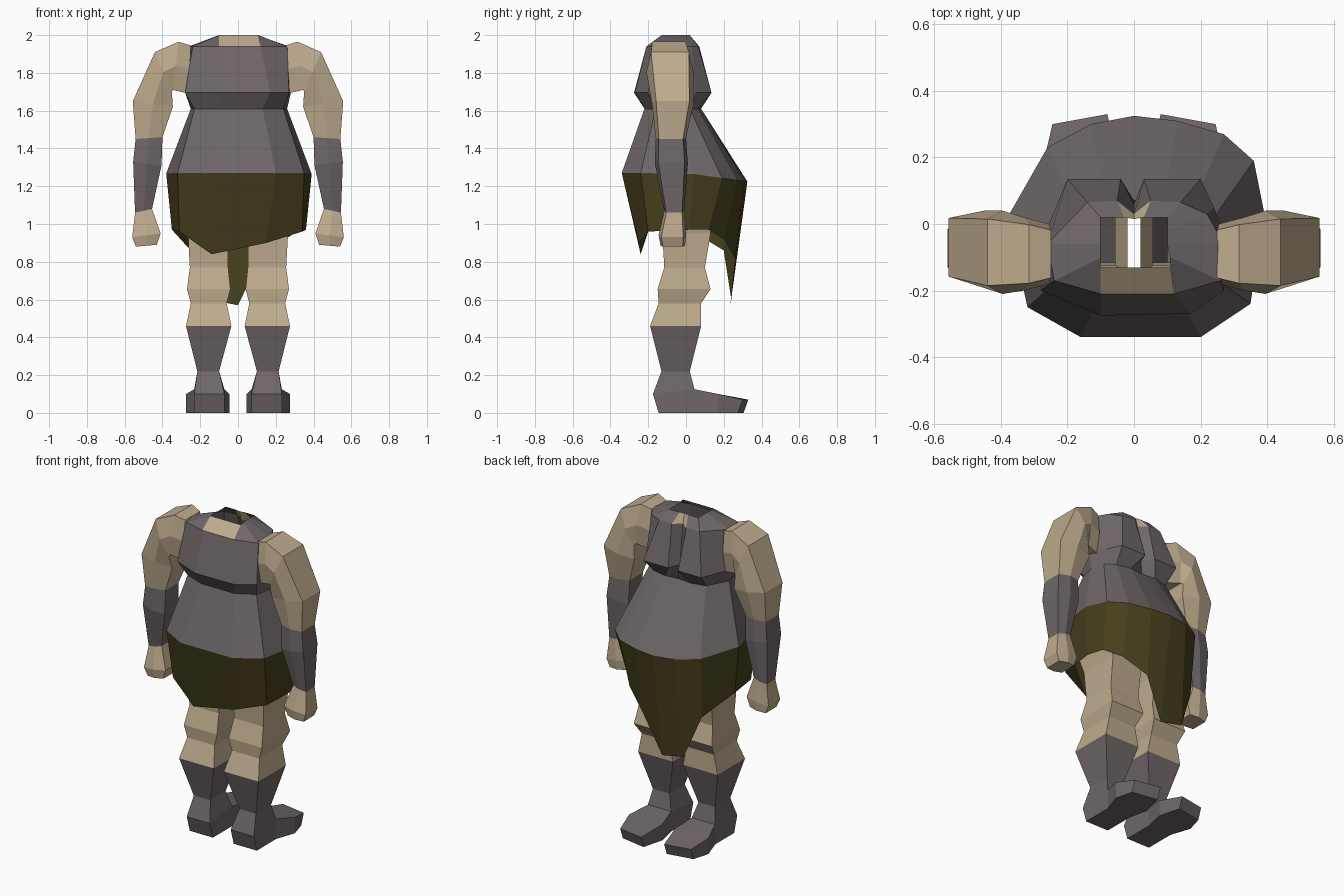
import bpy, bmesh

if "Cube" in bpy.data.objects:
    bpy.data.objects.remove(bpy.data.objects["Cube"])


def material(name, rgb):
    m = bpy.data.materials.new(name)
    m.diffuse_color = (*rgb, 1)
    m.use_nodes = True
    m.node_tree.nodes["Principled BSDF"].inputs["Base Color"].default_value = m.diffuse_color
    return m


SKIN = material("skin", (0.52, 0.41, 0.27))
GREY = material("grey_cloth", (0.16, 0.135, 0.14))
OLIVE = material("olive_cloth", (0.062, 0.051, 0.012))


def loft(name, rings, mats, cap_start=False, cap_end=False, pick=None):
    """Join equal-sized rings of points with flat faces."""
    bm = bmesh.new()
    rows = [[bm.verts.new(p) for p in r] for r in rings]
    n = len(rows[0])
    for g, (a, b) in enumerate(zip(rows, rows[1:])):
        for i in range(n):
            j = (i + 1) % n
            f = bm.faces.new((a[i], a[j], b[j], b[i]))
            f.material_index = pick(g, i) if pick else 0
    if cap_start:
        bm.faces.new(rows[0])
    if cap_end:
        bm.faces.new(rows[-1])
    bmesh.ops.recalc_face_normals(bm, faces=bm.faces[:])
    me = bpy.data.meshes.new(name)
    bm.to_mesh(me)
    bm.free()
    for m in mats:
        me.materials.append(m)
    ob = bpy.data.objects.new(name, me)
    bpy.context.collection.objects.link(ob)
    return ob


def level(points, z):
    return [(x, y, z) for x, y in points]


# Torso outlines, twelve points each, starting at the front left
waist = level([(-.1, -.22), (.13, -.22), (.24, -.16), (.26, -.07), (.24, .02), (.18, .06),
               (.09, .08), (0, .07), (-.09, .08), (-.18, .06), (-.25, -.07), (-.23, -.17)], 1.61)
bust = level([(-.1, -.275), (.17, -.27), (.27, -.2), (.28, -.06), (.24, .05), (.2, .135),
              (.03, .135), (0, .06), (-.04, .135), (-.2, .135), (-.28, -.06), (-.28, -.2)], 1.695)
collar = level([(-.1, -.21), (.12, -.21), (.26, -.17), (.27, -.06), (.22, .03), (.14, .065),
                (.05, .07), (0, .03), (-.05, .07), (-.14, .065), (-.26, -.06), (-.24, -.17)], 1.94)
neck = level([(-.1, -.13), (.11, -.13), (.108, -.1), (.1, -.06), (.1, -.02), (.1, .02),
              (.03, .02), (0, .015), (-.03, .02), (-.1, .02), (-.1, -.06), (-.1, -.1)], 2.0)
hip_xy = [(-.16, -.34), (.2, -.34), (.35, -.24), (.39, .04), (.36, .19), (.27, .27),
          (.13, .31), (0, .325), (-.13, .30), (-.26, .23), (-.38, .02), (-.32, -.25)]
hip = [(x, y, 1.27 - max(0, y) * .14) for x, y in hip_xy]
hem = [(-.14, -.24, .84), (.15, -.25, .90), (.34, -.2, .96), (.36, .02, .97),
       (.33, .12, .97), (.25, .2, .92), (.12, .26, .82), (0, .235, .57),
       (-.15, .24, .60), (-.25, .2, .86), (-.35, .02, .97), (-.31, -.2, .96)]

# Bare skin shows at the neckline, front and back
loft("chest_wrap", [waist, bust, collar, neck], [GREY, SKIN],
     pick=lambda g, i: int(g == 2 and i in (0, 6, 7)))
loft("dress", [hip, waist], [GREY])
loft("skirt", [hem, hip], [OLIVE])


def arm_ring(s, xi, zi, xo, zo, y0, y1):
    """Six-sided section between an inner and an outer point."""
    cy, hy = (y0 + y1) / 2, (y1 - y0) / 2
    out = []
    for t, v in ((1, -.8), (1, .8), (.5, 1), (0, .8), (0, -.8), (.5, -1)):
        out.append((s * (xi + (xo - xi) * t), cy + hy * v, zi + (zo - zi) * t))
    return out


def box_ring(s, x0, x1, y0, y1, z0, z1=None):
    """Four-sided section; z0 at the front edge, z1 at the rear edge."""
    z1 = z0 if z1 is None else z1
    return [(s * x0, y0, z0), (s * x1, y0, z0), (s * x1, y1, z1), (s * x0, y1, z1)]


ARM = [(.26, 1.69, .25, 1.945, -.18, 0), (.345, 1.71, .315, 1.965, -.2, .02),
       (.35, 1.70, .44, 1.91, -.21, .04), (.345, 1.62, .557, 1.65, -.18, .04),
       (.40, 1.46, .542, 1.45, -.16, 0), (.405, 1.31, .555, 1.33, -.165, .01),
       (.455, 1.08, .545, 1.06, -.115, -.01), (.41, .95, .56, .93, -.145, 0),
       (.43, .89, .54, .88, -.135, -.005)]
LEG = [(.02, .29, -.15, .14, 1.06), (.055, .265, -.125, .13, .95),
       (.052, .255, -.115, .10, .77), (.04, .27, -.15, .13, .655),
       (.06, .25, -.145, .08, .58), (.035, .275, -.19, .08, .46)]
SHAFT = [LEG[-1], (.1, .215, -.13, .02, .22), (.072, .232, -.175, .045, .10, .125),
         (.072, .232, -.145, .045, 0)]
# Foot sections: inner x, outer x, y at the sole, y at the top, top height
FOOT = [(.072, .232, .045, .045, .125), (.045, .275, .17, .17, .1),
        (.08, .245, .305, .33, .07)]

for s, side in ((1, "right"), (-1, "left")):
    # Arm, forearm wrap and fist
    arm = [arm_ring(s, *r) for r in ARM]
    loft(side + "_upper_arm", arm[:5], [SKIN])
    loft(side + "_forearm_wrap", arm[4:7], [GREY])
    loft(side + "_hand", arm[6:], [SKIN], cap_end=True)
    # Bare leg, boot shaft and pointed foot
    loft(side + "_leg", [box_ring(s, *r) for r in LEG], [SKIN])
    loft(side + "_boot_shaft", [box_ring(s, *r) for r in SHAFT], [GREY], cap_end=True)
    foot = []
    for k, (x0, x1, yb, yt, zt) in enumerate(FOOT):
        d = .03 if k == 2 else 0  # outer toe corner is set back
        foot.append([(s * x0, yb, 0), (s * x1, yb - d, 0),
                     (s * x1, yt - d, zt), (s * x0, yt, zt)])
    loft(side + "_boot_foot", foot, [GREY], cap_end=True)
